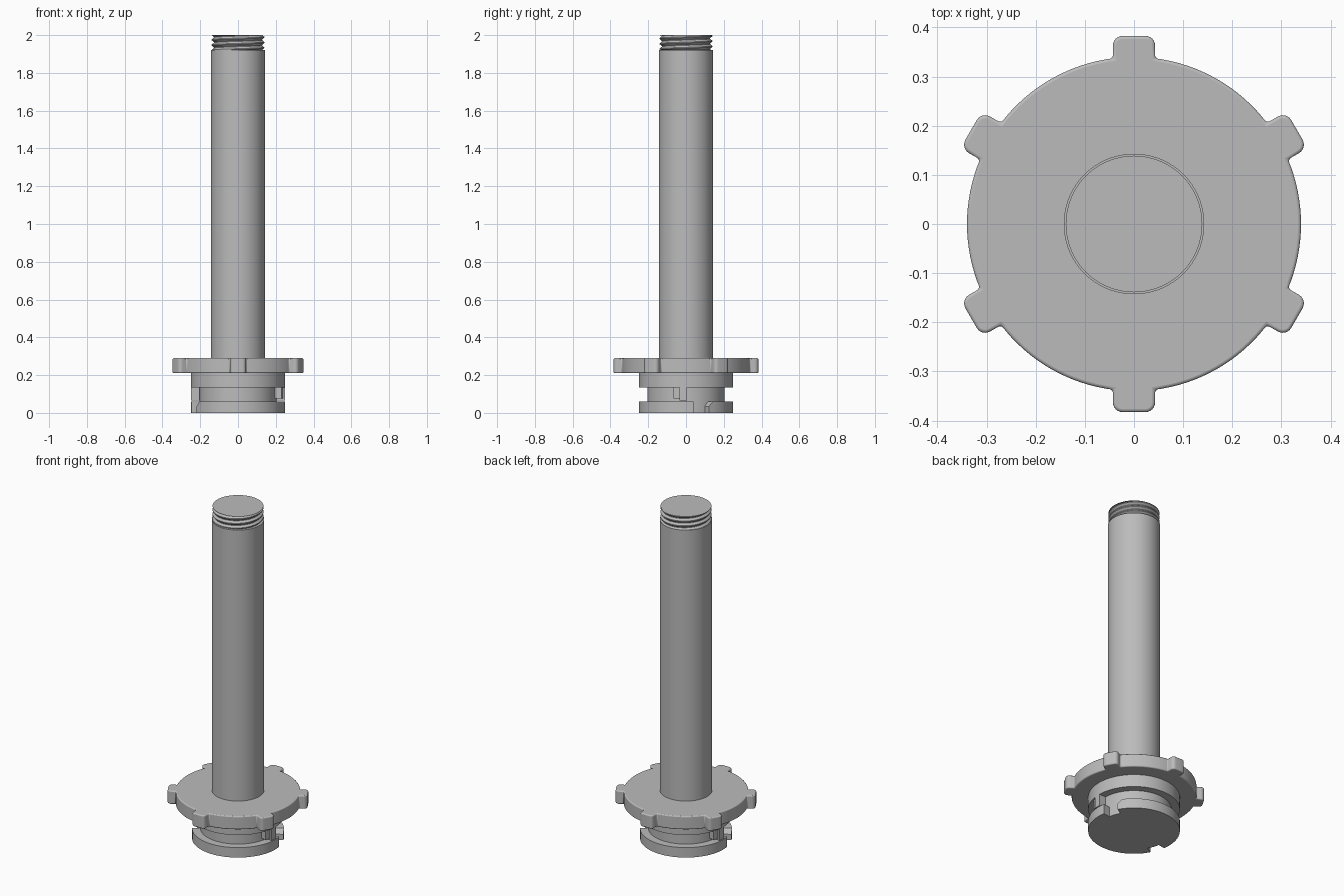
import bpy, bmesh
from math import sin, cos, pi, radians, hypot, atan2
from mathutils import Vector, Matrix

if "Cube" in bpy.data.objects:
    bpy.data.objects.remove(bpy.data.objects["Cube"])

grey = bpy.data.materials.new("plain_grey")
grey.use_nodes = True
colour = (0.5, 0.5, 0.5, 1)
grey.diffuse_color = colour
grey.node_tree.nodes["Principled BSDF"].inputs["Base Color"].default_value = colour


def finish(name, bm, bevel=0):
    bmesh.ops.recalc_face_normals(bm, faces=bm.faces)
    mesh = bpy.data.meshes.new(name)
    bm.to_mesh(mesh)
    bm.free()
    mesh.materials.append(grey)
    obj = bpy.data.objects.new(name, mesh)
    bpy.context.collection.objects.link(obj)
    if bevel:
        mod = obj.modifiers.new("soft_edges", 'BEVEL')
        mod.width, mod.segments = bevel, 3
        mod.limit_method, mod.angle_limit = 'ANGLE', radians(60)
    bpy.ops.object.select_all(action='DESELECT')
    obj.select_set(True)
    bpy.context.view_layer.objects.active = obj
    bpy.ops.object.shade_smooth_by_angle(angle=radians(30))
    return obj


def cylinder(name, r, z0, z1):
    bm = bmesh.new()
    bmesh.ops.create_cone(bm, cap_ends=True, segments=96, radius1=r, radius2=r,
                          depth=z1 - z0, matrix=Matrix.Translation((0, 0, (z0 + z1) / 2)))
    return finish(name, bm)


def sector(name, a0, a1, r0, r1, z0, z1, ramp=0, ramp_z=0):
    """Solid ring segment; its top may slope down over the first degrees."""
    bm = bmesh.new()
    steps = max(4, round((a1 - a0) / 4))
    angles = [a0 + (a1 - a0) * i / steps for i in range(steps + 1)]
    if ramp:
        angles = [a0] + [a0 + ramp + (a1 - a0 - ramp) * i / steps for i in range(steps + 1)]
    rows = []
    for i, a in enumerate(angles):
        top = ramp_z if ramp and i == 0 else z1
        c, s = cos(radians(a)), sin(radians(a))
        rows.append([bm.verts.new((r * c, r * s, z))
                     for r, z in ((r0, z0), (r1, z0), (r1, top), (r0, top))])
    for p, q in zip(rows, rows[1:]):
        for k in range(4):
            bm.faces.new((p[k], p[(k + 1) % 4], q[(k + 1) % 4], q[k]))
    bm.faces.new(rows[0])
    bm.faces.new(rows[-1])
    return finish(name, bm)


# Grip disc with six rounded lugs, extruded from one outline
DISC, TIP, HALF, ROUND = 0.34, 0.383, 0.043, 0.02
outline = []
root = atan2(HALF, DISC)
for n in range(6):
    mid = radians(30 + 60 * n)
    lug = [(hypot(DISC, 0) * cos(root), -HALF)]
    for side in (-1, 1):
        for i in range(7):
            t = pi / 2 * i / 6
            t = t - pi / 2 if side < 0 else t
            lug.append((TIP - ROUND + ROUND * cos(t), side * (HALF - ROUND) + ROUND * sin(t)))
    lug.append((DISC * cos(root), HALF))
    outline += [(x * cos(mid) - y * sin(mid), x * sin(mid) + y * cos(mid)) for x, y in lug]
    for i in range(1, 16):
        a = mid + root + (pi / 3 - 2 * root) * i / 16
        outline.append((DISC * cos(a), DISC * sin(a)))
bm = bmesh.new()
base = bm.faces.new([bm.verts.new((x, y, 0.21)) for x, y in outline])
ext = bmesh.ops.extrude_face_region(bm, geom=[base], use_keep_orig=True)
bmesh.ops.translate(bm, vec=Vector((0, 0, 0.08)),
                    verts=[g for g in ext["geom"] if isinstance(g, bmesh.types.BMVert)])
finish("grip_disc", bm, bevel=0.006)

# Shaft and the core of its threaded end
cylinder("shaft", 0.143, 0.28, 1.92)
cylinder("thread_core", 0.128, 1.91, 2.0)

# Helical thread ridge, trimmed flat at both ends
Z0, Z1, PITCH, PER = 1.92, 2.0, 0.028, 64
bm = bmesh.new()
shape = ((0.1275, 0.0), (0.139, 0.38), (0.139, 0.55), (0.1275, 0.93))
prev = None
for i in range(PER * 5):
    a = 2 * pi * i / PER
    row = [bm.verts.new((r * cos(a), r * sin(a),
                         min(Z1, max(Z0, Z0 + PITCH * (i / PER - 1 + f))))) for r, f in shape]
    if prev:
        for k in range(3):
            bm.faces.new((prev[k], row[k], row[k + 1], prev[k + 1]))
    prev = row
bmesh.ops.dissolve_degenerate(bm, dist=1e-6, edges=bm.edges)
finish("thread_ridge", bm)

# Bayonet hub: core, collar, and two opposite sets of flange and stops
cylinder("hub_core", 0.205, 0.0, 0.215)
cylinder("hub_collar", 0.25, 0.135, 0.215)
for n, tag in enumerate(("left", "right")):
    turn = 180 * n
    sector("flange_" + tag, turn + 29, turn + 189, 0.19, 0.25, 0, 0.06, ramp=6, ramp_z=0.035)
    sector("stop_" + tag, turn + 172, turn + 181, 0.19, 0.25, 0.065, 0.14)
    sector("stop_step_" + tag, turn + 164, turn + 172, 0.19, 0.24, 0.075, 0.14)
